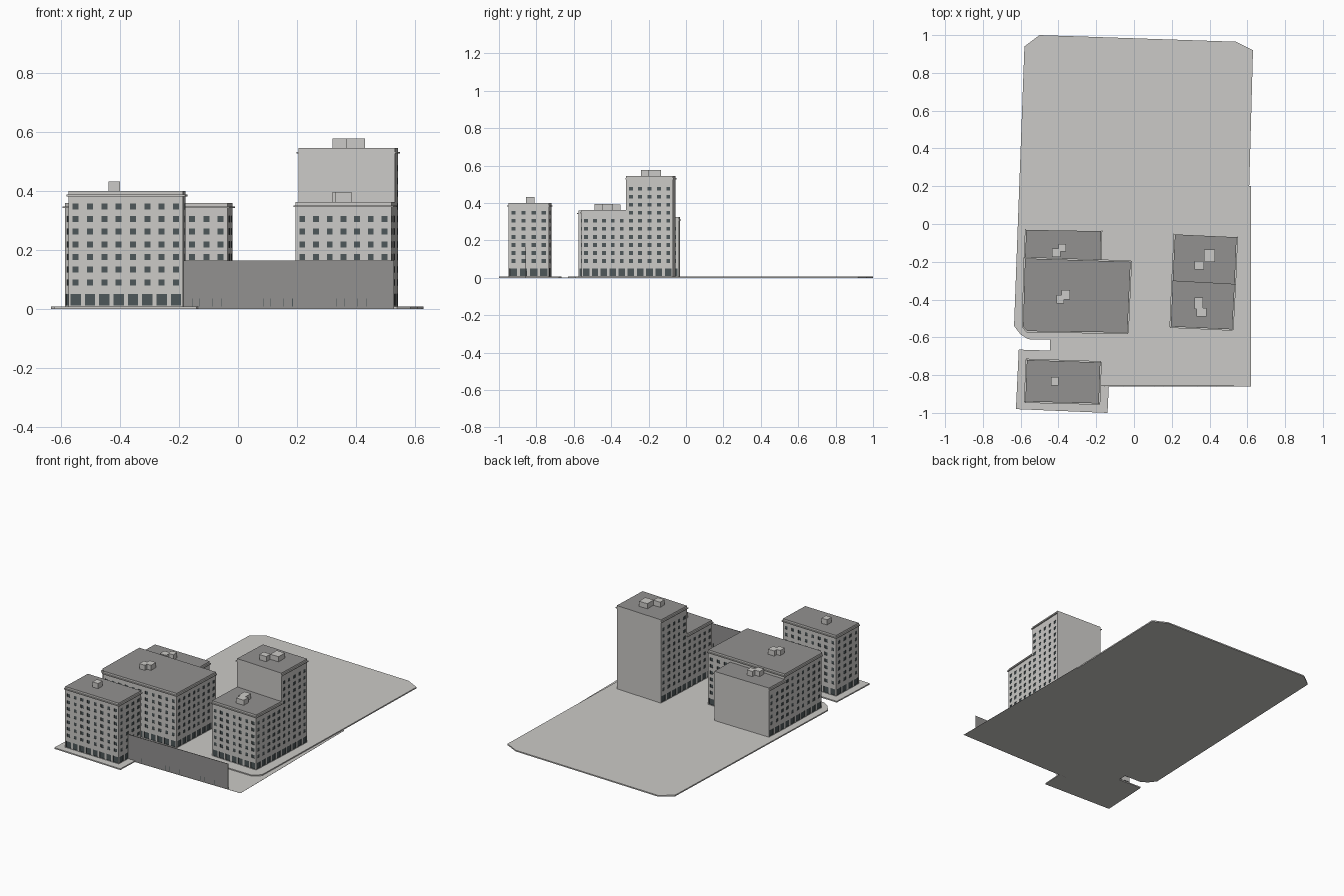
import bpy
import bmesh
from mathutils import Vector

cube = bpy.data.objects.get("Cube")
if cube:
    bpy.data.objects.remove(cube, do_unlink=True)


def material(name, rgb):
    m = bpy.data.materials.new(name)
    m.use_nodes = True
    m.diffuse_color = (*rgb, 1)
    m.node_tree.nodes["Principled BSDF"].inputs["Base Color"].default_value = (*rgb, 1)
    return m


LIGHT = material("pale grey", (0.60, 0.59, 0.57))
DARK = material("mid grey", (0.29, 0.285, 0.28))
GLASS = material("dark glass", (0.075, 0.095, 0.10))
BASE = 0.008          # pavement height
FLOOR = 0.043         # storey height
BAY = 0.049           # window spacing


def finish(bm, name, mats):
    mesh = bpy.data.meshes.new(name)
    bm.to_mesh(mesh)
    bm.free()
    for m in mats:
        mesh.materials.append(m)
    obj = bpy.data.objects.new(name, mesh)
    bpy.context.collection.objects.link(obj)
    return obj


def add_prism(bm, outline, z0, z1, mat=0):
    low = [bm.verts.new((x, y, z0)) for x, y in outline]
    high = [bm.verts.new((x, y, z1)) for x, y in outline]
    faces = [bm.faces.new(low[::-1]), bm.faces.new(high)]
    n = len(outline)
    for i in range(n):
        j = (i + 1) % n
        faces.append(bm.faces.new((low[i], low[j], high[j], high[i])))
    for f in faces:
        f.material_index = mat


def prism(name, outline, z0, z1, mat):
    bm = bmesh.new()
    add_prism(bm, outline, z0, z1)
    return finish(bm, name, [mat])


def rect(x0, x1, y0, y1):
    return [(x0, y0), (x1, y0), (x1, y1), (x0, y1)]


def add_grid(bm, a, b, us, zs):
    """Wall strip between a and b; cells odd in both directions are windows."""
    rows = [[bm.verts.new((*a.lerp(b, u), z)) for u in us] for z in zs]
    panes = []
    for r in range(len(zs) - 1):
        for c in range(len(us) - 1):
            f = bm.faces.new((rows[r][c], rows[r][c + 1], rows[r + 1][c + 1], rows[r + 1][c]))
            if r % 2 and c % 2:
                f.material_index = 2
                panes.append(f)
    return panes


def bay_cuts(n, ratio):
    cuts = [0]
    for i in range(n):
        cuts += [(i + 0.5 - ratio / 2) / n, (i + 0.5 + ratio / 2) / n]
    return cuts + [1]


def building(name, outline, sides, height, floors, boxes):
    """sides: one letter per wall, w = with windows, b = blank."""
    bm = bmesh.new()
    pts = [Vector(p) for p in outline]
    panes = []
    split = BASE + 0.048
    for i, kind in enumerate(sides):
        a, b = pts[i], pts[(i + 1) % len(pts)]
        if kind == "b":
            add_grid(bm, a, b, [0, 1], [BASE, height])
            continue
        n = max(1, round((b - a).length / BAY))
        # shop front, then the rows of upper windows
        panes += add_grid(bm, a, b, bay_cuts(n, 0.72), [BASE, BASE + 0.003, BASE + 0.042, split])
        zs = [split]
        for k in range(floors):
            mid = 0.09 + k * FLOOR
            zs += [mid - 0.01, mid + 0.01]
        panes += add_grid(bm, a, b, bay_cuts(n, 0.42), zs + [height])
    # roof
    roof = bm.faces.new([bm.verts.new((*p, height)) for p in pts])
    roof.material_index = 1
    bm.normal_update()
    bmesh.ops.inset_individual(bm, faces=panes, thickness=0, depth=-0.003)
    for f in panes:
        f.material_index = 2
    # cornice along each windowed side
    for i, kind in enumerate(sides):
        if kind == "w":
            a, b = pts[i], pts[(i + 1) % len(pts)]
            d = (b - a).normalized()
            out = Vector((d.y, -d.x)) * 0.007
            e = d * 0.004
            add_prism(bm, [a - e + out, b + e + out, b, a], height - 0.018, height - 0.012)
    finish(bm, name, [LIGHT, DARK, GLASS])
    for k, box in enumerate(boxes):
        prism(f"{name}_roof_box_{k + 1}", rect(*box), height, height + 0.033, LIGHT)


# Ground
prism("main_pavement", [(-0.56, -0.61), (0.54, -0.63), (0.585, -0.59), (0.61, 0.2), (0.63, 0.92),
                        (0.54, 0.965), (-0.5, 1.0), (-0.58, 0.94), (-0.635, -0.54), (-0.6, -0.585)],
      0, BASE, LIGHT)
prism("corner_pavement", [(-0.625, -0.98), (-0.14, -1.0), (-0.125, -0.68), (-0.61, -0.665)],
      0, BASE, LIGHT)
prism("road_surface", rect(-0.445, 0.62, -0.86, 0.2), 0, 0.001, LIGHT)

# Buildings
building("corner_block", [(-0.575, -0.94), (-0.186, -0.95), (-0.178, -0.733), (-0.567, -0.72)],
         "wwww", 0.40, 7, [(-0.44, -0.4, -0.855, -0.81)])
building("west_block", [(-0.565, -0.567), (-0.035, -0.575), (-0.018, -0.2), (-0.577, -0.182), (-0.587, -0.543)],
         "wwwww", 0.36, 6, [(-0.41, -0.37, -0.42, -0.375), (-0.385, -0.34, -0.4, -0.35)])
building("west_annex", [(-0.577, -0.184), (-0.178, -0.198), (-0.175, -0.038), (-0.57, -0.031)],
         "bwbw", 0.325, 5, [(-0.435, -0.39, -0.175, -0.13), (-0.4, -0.36, -0.145, -0.105)])
building("east_block", [(0.195, -0.543), (0.52, -0.558), (0.533, -0.32), (0.205, -0.302)],
         "wwbw", 0.363, 6, [(0.32, 0.365, -0.45, -0.39), (0.33, 0.385, -0.49, -0.445)])
building("east_tower", [(0.205, -0.302), (0.533, -0.32), (0.543, -0.07), (0.217, -0.055)],
         "bwbw", 0.545, 10, [(0.37, 0.43, -0.2, -0.135), (0.32, 0.37, -0.24, -0.195)])

# Boundary wall with narrow slots at its foot
prism("boundary_wall", rect(-0.185, 0.53, -0.858, -0.855), 0, 0.165, DARK)
bm = bmesh.new()
for start in (-0.155, 0.085, 0.335):
    for step in (0, 0.025, 0.07, 0.1):
        x = start + step
        add_prism(bm, rect(x - 0.001, x + 0.001, -0.859, -0.854), 0.008, 0.036)
finish(bm, "wall_slots", [GLASS])
